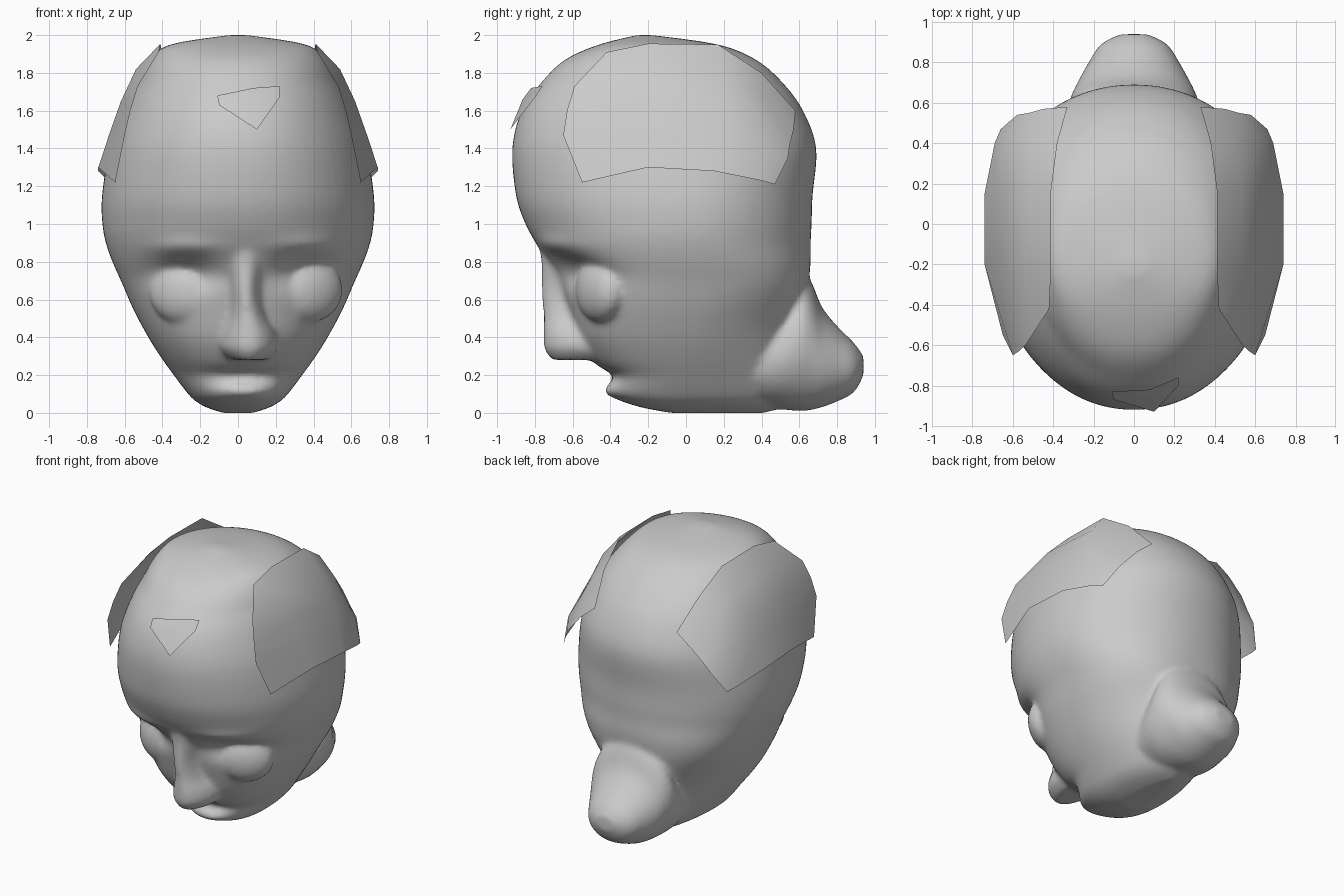
import bpy, bmesh
from math import sin, cos, pi, exp
from mathutils import Matrix, Vector

if "Cube" in bpy.data.objects:
    bpy.data.objects.remove(bpy.data.objects["Cube"])


def spline(rows, steps):
    """Catmull-Rom resampling of a short list of sections."""
    out = []
    for i in range(len(rows) - 1):
        p = [rows[max(0, min(len(rows) - 1, i + k))] for k in (-1, 0, 1, 2)]
        for s in range(steps):
            t = s / steps
            out.append([0.5 * (2 * b + (c - a) * t + (2 * a - 5 * b + 4 * c - d) * t * t
                               + (3 * b - a - 3 * c + d) * t ** 3) for a, b, c, d in zip(*p)])
    return out + [list(rows[-1])]


def loft(bm, rings):
    """Closed skin over a stack of rings, capped at both ends."""
    vs = [[bm.verts.new(p) for p in r] for r in rings]
    n = len(vs[0])
    for a, b in zip(vs, vs[1:]):
        for i in range(n):
            j = (i + 1) % n
            bm.faces.new((a[i], a[j], b[j], b[i]))
    bm.faces.new(vs[0][::-1])
    bm.faces.new(vs[-1])


def finish(name, bm):
    bmesh.ops.recalc_face_normals(bm, faces=bm.faces[:])
    me = bpy.data.meshes.new(name)
    bm.to_mesh(me)
    bm.free()
    for p in me.polygons:
        p.use_smooth = True
    ob = bpy.data.objects.new(name, me)
    bpy.context.collection.objects.link(ob)
    return ob


def power(v, e):
    return (1 if v >= 0 else -1) * abs(v) ** e


def bump(x, z, cx, cz, sx, sz):
    return exp(-((x - cx) / sx) ** 2 - ((z - cz) / sz) ** 2)


N = 72
ANG = [2 * pi * i / N for i in range(N)]
EYES = [(-0.29, -0.49, 0.64), (0.38, -0.455, 0.65)]
bm = bmesh.new()

# skull and face: z, half width, front y, back y
skull = [(0.0, 0.08, -0.08, 0.42), (0.03, 0.17, -0.24, 0.52), (0.07, 0.235, -0.35, 0.57),
         (0.12, 0.28, -0.39, 0.60), (0.20, 0.34, -0.42, 0.61), (0.29, 0.405, -0.51, 0.61),
         (0.40, 0.475, -0.58, 0.62), (0.55, 0.555, -0.63, 0.63), (0.70, 0.62, -0.68, 0.65),
         (0.80, 0.665, -0.735, 0.66), (0.90, 0.70, -0.795, 0.66), (1.00, 0.718, -0.85, 0.665),
         (1.15, 0.72, -0.90, 0.67), (1.40, 0.68, -0.92, 0.69), (1.60, 0.61, -0.87, 0.62),
         (1.75, 0.54, -0.765, 0.51), (1.87, 0.465, -0.64, 0.37), (1.95, 0.36, -0.46, 0.17),
         (2.0, 0.05, -0.26, -0.18)]
rings = []
for z, w, yf, yb in spline(skull, 4):
    low = max(0, min(1, (1.0 - z) / 0.6))
    eb = 2 / (2.08 - 0.2 * low + 0.4 * exp(-((z - 0.68) / 0.17) ** 2))
    ef = 2 / (2.12 + 0.25 * low)
    mid = 0.0 if z < 1.75 else (z - 1.75) * -0.88
    ring = []
    for a in ANG:
        back = sin(a) > 0
        e = eb if back else ef
        x = w * power(cos(a), e)
        y = mid + (yb - mid if back else mid - yf) * power(sin(a), e)
        if not back:  # eye sockets, brow ridges and lips
            for ex, _, ez in EYES:
                y += 0.10 * bump(x, z, ex, ez + 0.10, 0.17, 0.08)
                y -= 0.025 * bump(x, z, ex, ez + 0.24, 0.17, 0.04)
            y -= 0.05 * bump(x, z, 0.05, 0.11, 0.16, 0.035)
            y += 0.04 * bump(x, z, 0.05, 0.20, 0.20, 0.03)
        ring.append((x, y, z))
    rings.append(ring)
loft(bm, rings)

# neck stump: y, half width, bottom z, top z
neck = [(0.36, 0.28, 0.04, 0.50), (0.50, 0.315, 0.02, 0.60), (0.60, 0.32, 0.01, 0.74),
        (0.66, 0.30, 0.015, 0.70), (0.72, 0.27, 0.03, 0.56), (0.80, 0.225, 0.06, 0.46),
        (0.89, 0.165, 0.11, 0.37), (0.94, 0.07, 0.20, 0.30)]
loft(bm, [[(w * cos(a), y, (b + t) / 2 + (t - b) / 2 * sin(a)) for a in ANG]
          for y, w, b, t in spline(neck, 4)])

# nose: z, centre x, half width, front y
nose = [(0.28, 0.06, 0.10, -0.71), (0.34, 0.06, 0.155, -0.75), (0.42, 0.06, 0.15, -0.755),
        (0.52, 0.05, 0.11, -0.755), (0.65, 0.04, 0.10, -0.765), (0.78, 0.04, 0.13, -0.765),
        (0.90, 0.04, 0.17, -0.78)]
loft(bm, [[(c + w * cos(a), -0.48 + (-0.48 - yf) * sin(a), z) for a in ANG]
          for z, c, w, yf in spline(nose, 4)])

# eyeballs, turned to follow the curve of the face
for ex, ey, ez in EYES:
    turn = 0.5 if ex > 0 else -0.4
    bmesh.ops.create_uvsphere(bm, u_segments=32, v_segments=16, radius=1,
                              matrix=Matrix.Translation((ex, ey, ez)) @ Matrix.Rotation(turn, 4, 'Z')
                              @ Matrix.Diagonal((0.19, 0.105, 0.17, 1)))

# fuse everything into one soft skin
head = finish("head", bm)
rm = head.modifiers.new("fuse", 'REMESH')
rm.mode = 'VOXEL'
rm.voxel_size = 0.018
rm.use_smooth_shade = True
sm = head.modifiers.new("soften", 'SMOOTH')
sm.factor = 0.5
sm.iterations = 7

# side hair plates, rows from front to back, inner edge to outer edge
plate = [[(.42, -.42, 1.91), (.53, -.59, 1.73), (.57, -.63, 1.60), (.60, -.65, 1.47), (.65, -.55, 1.22)],
         [(.41, -.20, 1.955), (.54, -.25, 1.82), (.62, -.25, 1.65), (.68, -.22, 1.48), (.74, -.20, 1.30)],
         [(.41, .17, 1.95), (.53, .20, 1.80), (.62, .20, 1.62), (.68, .18, 1.46), (.74, .15, 1.28)],
         [(.38, .40, 1.80), (.50, .40, 1.68), (.58, .42, 1.52), (.65, .43, 1.40), (.69, .40, 1.23)],
         [(.33, .58, 1.60), (.45, .57, 1.50), (.52, .55, 1.42), (.58, .54, 1.35), (.66, .47, 1.21)]]
for side, name in ((1, "hair_plate_right"), (-1, "hair_plate_left")):
    bm = bmesh.new()
    g = [[bm.verts.new((side * x, y, z)) for x, y, z in row] for row in plate]
    for a, b in zip(g, g[1:]):
        for i in range(4):
            bm.faces.new((a[i], a[i + 1], b[i + 1], b[i]))
    finish(name, bm)

# small forehead tuft
bm = bmesh.new()
tuft = [(-.11, -.83, 1.68), (.08, -.82, 1.72), (.22, -.76, 1.73), (.22, -.80, 1.67),
        (.10, -.93, 1.50), (-.10, -.87, 1.63)]
rim = [bm.verts.new(p) for p in tuft]
hub = bm.verts.new(Vector((.06, -.865, 1.66)))
for i in range(6):
    bm.faces.new((rim[i], rim[(i + 1) % 6], hub))
finish("forehead_tuft", bm)
